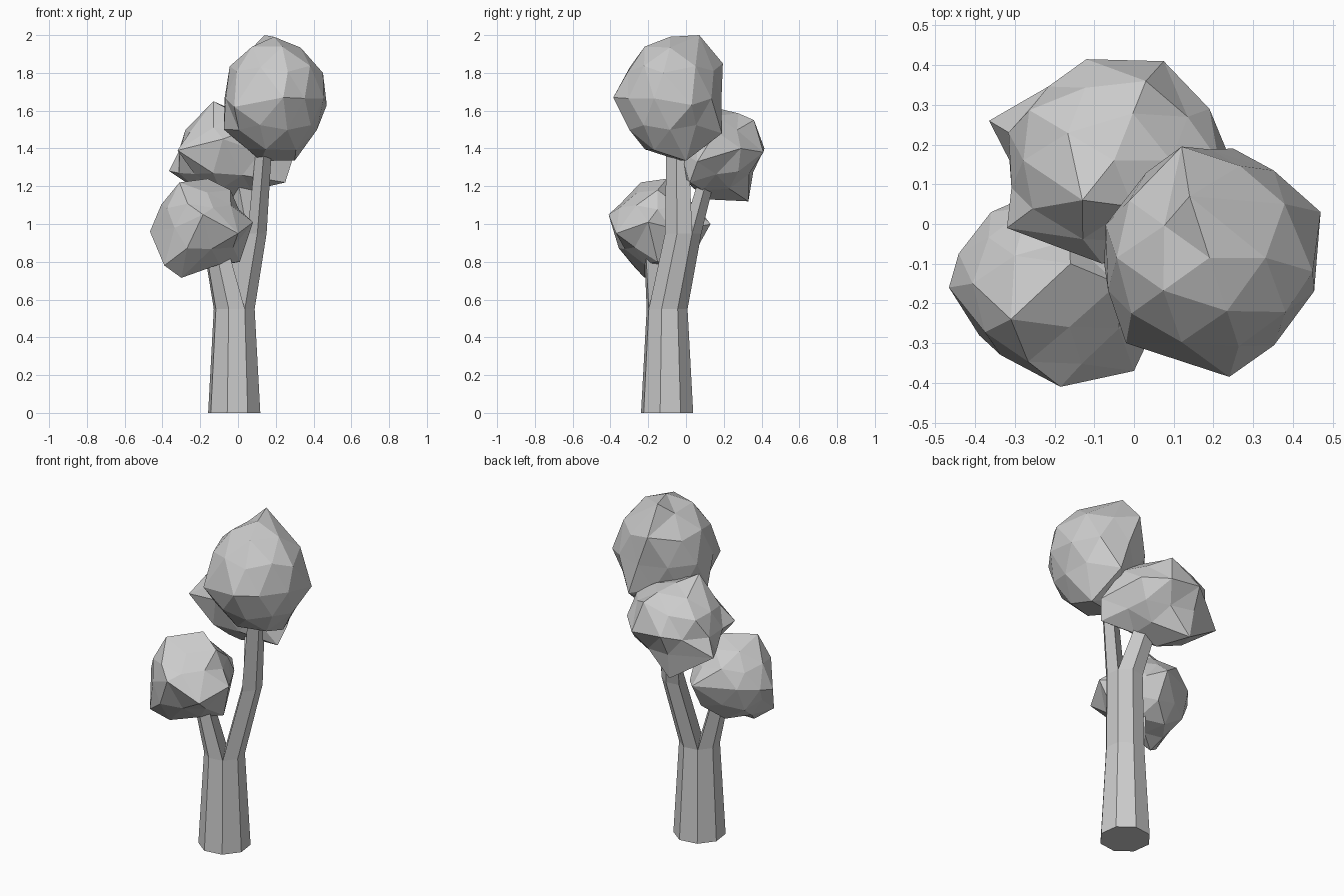
import bpy, bmesh, math, random
from mathutils import Vector

if "Cube" in bpy.data.objects:
    bpy.data.objects.remove(bpy.data.objects["Cube"])

random.seed(4)


def finish(bm, name):
    bmesh.ops.recalc_face_normals(bm, faces=bm.faces)
    mesh = bpy.data.meshes.new(name)
    bm.to_mesh(mesh)
    bm.free()
    obj = bpy.data.objects.new(name, mesh)
    bpy.context.collection.objects.link(obj)
    return obj


def limb(name, path, start, steps, core=False):
    """Tube through (x, y, z, radius) stations; its section is the part of an
    octagon from angle start over some 45 degree steps (core adds the centre)."""
    bm = bmesh.new()
    rings = []
    for x, y, z, r in path:
        ring = []
        for i in range(steps):
            a = math.radians(start + 45 * i)
            ring.append(bm.verts.new((x + r * math.cos(a), y + r * math.sin(a), z)))
        if core:
            ring.append(bm.verts.new((x, y, z)))
        rings.append(ring)
    for low, high in zip(rings, rings[1:]):
        for i in range(len(low)):
            j = (i + 1) % len(low)
            bm.faces.new((low[i], low[j], high[j], high[i]))
    bm.faces.new(rings[0][::-1])
    bm.faces.new(rings[-1])
    return finish(bm, name)


def foliage(name, centre, radii, corners, jitter):
    """Faceted ball whose nearest vertices are pulled out to the given corners."""
    c = Vector(centre)
    bm = bmesh.new()
    bmesh.ops.create_icosphere(bm, subdivisions=2, radius=1.0)
    free = list(bm.verts)
    for p in corners:
        d = Vector([(p[i] - c[i]) / radii[i] for i in range(3)]).normalized()
        v = max(free, key=lambda w: w.co.normalized().dot(d))
        free.remove(v)
        v.co = p
    for v in free:
        s = random.uniform(1 - jitter, 1.0)
        v.co = c + Vector([v.co[i] * radii[i] * s for i in range(3)])
    return finish(bm, name)


# Trunk splits into two halves, then the right half splits into two quarters
fork = (-.02, -.10, .55, .112)
crotch = (.05, -.02, .95, .105)
limb("trunk", [(-.02, -.10, 0, .143), fork], -60, 8)
limb("left_branch", [fork, (-.08, -.13, .80, .092), (-.13, -.14, 1.0, .08)], 120, 5)
limb("right_branch", [fork, crotch], -60, 5)
limb("top_branch", [crotch, (.10, -.03, 1.45, .085)], -60, 3, True)
limb("back_branch", [crotch, (-.01, .08, 1.28, .085)], 30, 3, True)

# Foliage clumps
foliage("top_foliage", (.19, -.085, 1.665), (.28, .275, .33), [
    (.24, -.385, 1.67), (.47, .03, 1.63), (.45, -.12, 1.80), (.14, .07, 2.0),
    (.12, .195, 1.85), (-.075, -.10, 1.50), (-.02, -.30, 1.62), (.30, 0, 1.335),
    (.12, -.03, 1.335), (.25, .19, 1.48)], .05)
foliage("back_foliage", (-.05, .16, 1.38), (.30, .245, .25), [
    (-.365, .26, 1.28), (-.12, .415, 1.40), (.075, .41, 1.38), (-.32, -.01, 1.39),
    (-.13, .06, 1.65), (.285, .06, 1.33), (.25, .02, 1.22), (-.12, .33, 1.12),
    (-.06, .12, 1.13), (-.08, -.10, 1.45), (.03, .36, 1.55), (.19, .29, 1.40)], .13)
foliage("left_foliage", (-.20, -.15, .98), (.255, .245, .245), [
    (-.466, -.16, .96), (-.185, -.41, 1.05), (-.16, -.10, 1.24), (0, -.37, .95),
    (.08, -.20, 1.01), (-.30, -.22, .715), (-.36, .03, 1.0), (-.13, .13, 1.0),
    (-.39, -.28, .78), (-.31, -.24, 1.22), (.01, -.15, .80), (-.04, -.15, 1.18)], .13)
